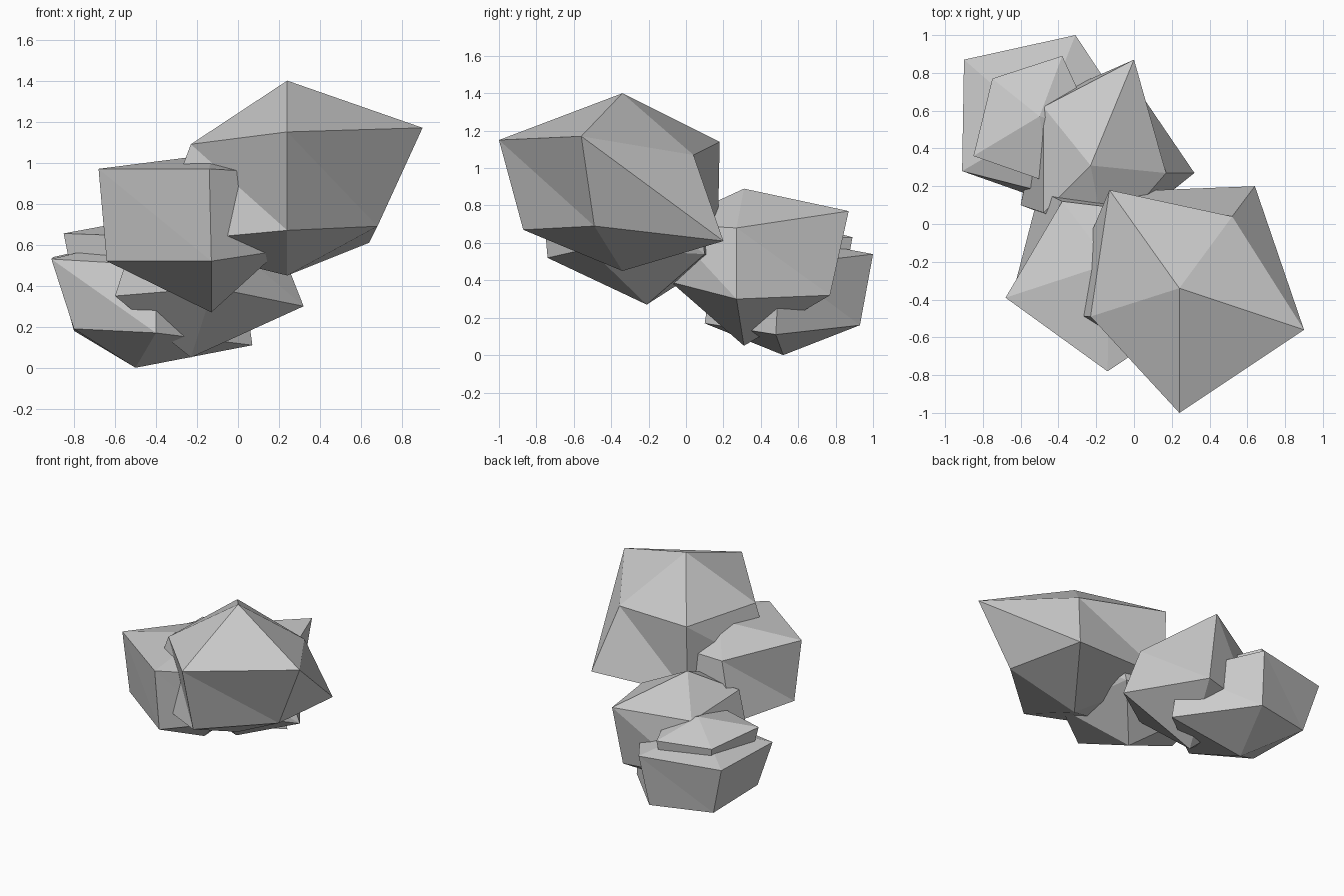
import bpy
import bmesh
from mathutils import Vector

default_cube = bpy.data.objects.get("Cube")
if default_cube:
    bpy.data.objects.remove(default_cube, do_unlink=True)

# One plain stone colour for every boulder
stone = bpy.data.materials.new("stone_grey")
stone.use_nodes = True
stone_colour = (0.6, 0.6, 0.6, 1)
stone.diffuse_color = stone_colour
stone.node_tree.nodes["Principled BSDF"].inputs["Base Color"].default_value = stone_colour


def build_boulder(name, centre, top, bottom, upper, lower):
    """Five-sided boulder: a peak, an upper ring, a lower ring and a low point.

    Rings start at the front corner and run clockwise seen from above.
    """
    bm = bmesh.new()
    peak = bm.verts.new((*centre, top))
    base = bm.verts.new((*centre, bottom))
    upper_ring = [bm.verts.new(point) for point in upper]
    lower_ring = [bm.verts.new(point) for point in lower]
    count = len(upper_ring)
    for i in range(count):
        following = (i + 1) % count
        bm.faces.new((peak, upper_ring[i], upper_ring[following]))
        bm.faces.new((upper_ring[i], lower_ring[i], upper_ring[following]))
        bm.faces.new((lower_ring[i], lower_ring[following], upper_ring[following]))
        bm.faces.new((base, lower_ring[following], lower_ring[i]))
    bmesh.ops.recalc_face_normals(bm, faces=bm.faces[:])
    mesh = bpy.data.meshes.new(name)
    bm.to_mesh(mesh)
    bm.free()
    mesh.materials.append(stone)
    boulder = bpy.data.objects.new(name, mesh)
    bpy.context.collection.objects.link(boulder)
    return boulder


def shrink_ring(ring, centre, factor, drop):
    """Lower ring made by drawing an upper ring inwards and moving it down."""
    middle = Vector((*centre, 0))
    result = []
    for point in ring:
        offset = Vector(point) - middle
        result.append(middle + Vector((offset.x * factor, offset.y * factor, offset.z - drop)))
    return result


# Largest boulder, resting on top
build_boulder(
    "large_top_boulder", centre=(0.24, -0.34), top=1.4, bottom=0.45,
    upper=[(0.24, -1, 1.15), (-0.23, -0.49, 1.09), (-0.13, 0.18, 1.14),
           (0.52, 0.04, 1.07), (0.9, -0.56, 1.17)],
    lower=[(0.24, -0.87, 0.67), (-0.41, -0.48, 0.61), (-0.13, 0.17, 0.63),
           (0.64, 0.2, 0.61), (0.68, -0.49, 0.69)],
)

# Blocky boulder at the front
build_boulder(
    "front_boulder", centre=(-0.13, -0.21), top=1.04, bottom=0.27,
    upper=[(-0.14, -0.78, 0.97), (-0.68, -0.39, 0.97), (-0.38, 0.12, 0.93),
           (0.2, 0.05, 0.9), (0.35, -0.45, 0.94)],
    lower=[(-0.13, -0.74, 0.52), (-0.64, -0.36, 0.52), (-0.5, 0.18, 0.52),
           (0.15, 0.1, 0.54), (0.2, -0.52, 0.57)],
)

# Middle boulder joining the two ends of the pile
build_boulder(
    "middle_boulder", centre=(-0.23, 0.31), top=0.89, bottom=0.05,
    upper=[(-0.48, 0.06, 0.72), (-0.48, 0.62, 0.7), (0, 0.87, 0.77),
           (0.17, 0.27, 0.68), (-0.15, -0.1, 0.7)],
    lower=[(-0.6, 0.1, 0.35), (-0.5, 0.65, 0.3), (-0.02, 0.77, 0.32),
           (0.32, 0.27, 0.3), (-0.12, -0.08, 0.39)],
)

# Low boulder at the back
build_boulder(
    "back_boulder", centre=(-0.5, 0.52), top=0.63, bottom=0,
    upper=[(-0.4, 0.15, 0.5), (-0.91, 0.28, 0.53), (-0.9, 0.87, 0.54),
           (-0.31, 1, 0.54), (0.02, 0.5, 0.48)],
    lower=[(-0.4, 0.1, 0.17), (-0.8, 0.3, 0.19), (-0.8, 0.82, 0.18),
           (-0.35, 0.93, 0.16), (0.07, 0.48, 0.11)],
)

# Small stone bedded into the back boulder
cap_centre = (-0.5, 0.57)
cap_ring = [(-0.45, 0.22, 0.64), (-0.85, 0.36, 0.655), (-0.75, 0.77, 0.62),
            (-0.38, 0.89, 0.63), (-0.2, 0.5, 0.62)]
build_boulder(
    "small_cap_stone", centre=cap_centre, top=0.72, bottom=0.15,
    upper=cap_ring, lower=shrink_ring(cap_ring, cap_centre, 0.8, 0.35),
)
